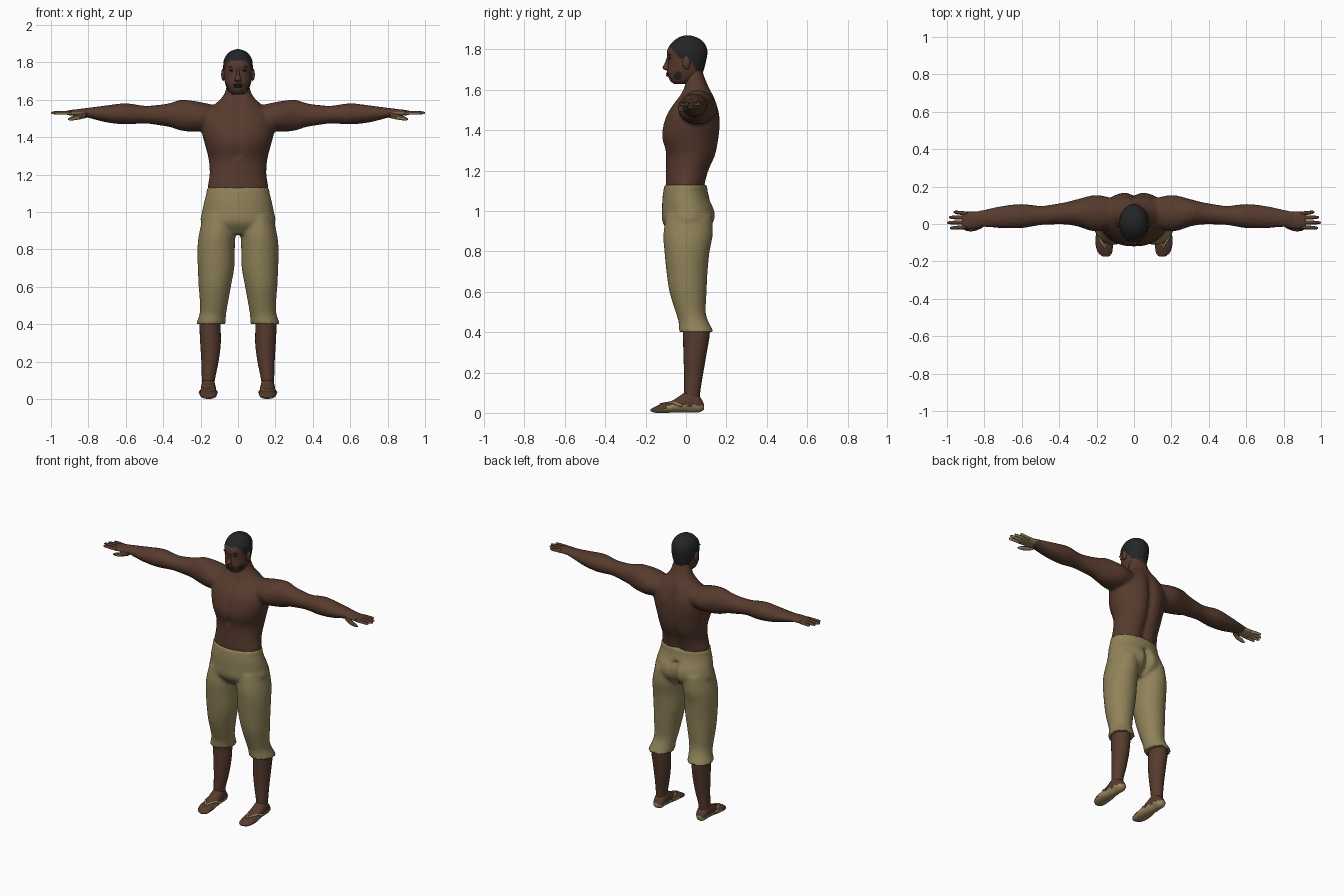
import bpy, bmesh, math
from mathutils import Vector, Matrix

cube = bpy.data.objects.get("Cube")
if cube:
    bpy.data.objects.remove(cube, do_unlink=True)


def material(name, rgb):
    m = bpy.data.materials.new(name)
    m.use_nodes = True
    color = (*rgb, 1)
    m.diffuse_color = color
    bsdf = m.node_tree.nodes["Principled BSDF"]
    bsdf.inputs["Base Color"].default_value = color
    bsdf.inputs["Roughness"].default_value = 0.8
    return m


skin = material("brown skin", (.095, .043, .027))
lip = material("dark brown", (.05, .022, .016))
hair = material("black hair", (.017, .018, .02))
cloth = material("khaki cloth", (.28, .225, .1))
pale = material("pale sole", (.34, .26, .12))


def spline(rows, steps):
    """Catmull-Rom interpolation between section rows."""
    out = []
    for i in range(len(rows) - 1):
        a, b, c, d = (rows[min(max(i + k, 0), len(rows) - 1)] for k in (-1, 0, 1, 2))
        for s in range(steps):
            t = s / steps
            out.append([q + .5 * t * (r - p + t * (2*p - 5*q + 4*r - e + t * (3*(q - r) + e - p)))
                        for p, q, r, e in zip(a, b, c, d)])
    return out + [list(rows[-1])]


def loft(bm, rows, axis="z", side=1, shape=None, n=32, steps=4):
    """Skin elliptical sections: position, low/high of first and second cross axis."""
    rings = []
    for t, a0, a1, b0, b1 in spline(rows, steps):
        ring = []
        for k in range(n):
            ang = math.tau * k / n
            a = (a0 + a1) / 2 + (a1 - a0) / 2 * math.cos(ang)
            b = (b0 + b1) / 2 + (b1 - b0) / 2 * math.sin(ang)
            p = Vector({"x": (t, a, b), "y": (a, t, b), "z": (a, b, t)}[axis])
            if shape:
                shape(p)
            p.x *= side
            ring.append(bm.verts.new(p))
        rings.append(ring)
    for r, s in zip(rings, rings[1:]):
        for k in range(n):
            j = (k + 1) % n
            bm.faces.new((r[k], r[j], s[j], s[k]))
    bm.faces.new(rings[0])
    bm.faces.new(rings[-1])


def even(rows):
    """Expand half widths into symmetric sections."""
    return [(z, -w, w, f, b) for z, w, f, b in rows]


def blob(bm, center, size):
    m = Matrix.Translation(center) @ Matrix.Diagonal((*size, 1))
    bmesh.ops.create_uvsphere(bm, u_segments=16, v_segments=10, radius=1, matrix=m)


def finish(name, bm, mats, rule=None, voxel=None):
    bmesh.ops.recalc_face_normals(bm, faces=bm.faces)
    bm.normal_update()
    for f in bm.faces:
        f.smooth = True
        if rule:
            f.material_index = rule(f.calc_center_median(), f.normal)
    me = bpy.data.meshes.new(name)
    bm.to_mesh(me)
    bm.free()
    for m in mats:
        me.materials.append(m)
    ob = bpy.data.objects.new(name, me)
    bpy.context.collection.objects.link(ob)
    if voxel:
        r = ob.modifiers.new("blend", "REMESH")
        r.mode, r.voxel_size, r.use_smooth_shade = "VOXEL", voxel, True
        s = ob.modifiers.new("soften", "SMOOTH")
        s.factor, s.iterations = .5, 4
    return ob


def clamp(v):
    return min(max(v, 0), 1)


# Torso, neck and arms blended into one body
def torso_shape(p):
    if p.y > .05:
        p.y -= .025 * math.exp(-(p.x / .03) ** 2) * clamp((1.62 - p.z) * 8)
    elif p.y < 0 and p.z > 1.3:
        p.y += .012 * math.exp(-(p.x / .02) ** 2)


bm = bmesh.new()
loft(bm, even([(1.07, .15, -.09, .09), (1.13, .162, -.1, .1), (1.2, .152, -.1, .12),
               (1.28, .157, -.1, .155), (1.36, .177, -.122, .17), (1.42, .192, -.117, .175),
               (1.48, .195, -.097, .172), (1.53, .17, -.065, .158), (1.57, .13, -.035, .142),
               (1.6, .098, -.02, .122), (1.63, .074, -.01, .105), (1.68, .06, -.01, .086),
               (1.72, .055, -.01, .08)]), shape=torso_shape)
ARM = [(.08, 0, .13, 1.46, 1.56), (.2, -.04, .155, 1.43, 1.587), (.3, -.013, .133, 1.434, 1.6),
       (.36, -.003, .118, 1.453, 1.583), (.42, -.002, .107, 1.463, 1.573),
       (.5, -.006, .097, 1.473, 1.568), (.6, -.022, .107, 1.468, 1.581),
       (.7, -.022, .097, 1.478, 1.57), (.8, -.017, .077, 1.503, 1.557),
       (.86, -.02, .065, 1.515, 1.55)]
for side in (1, -1):
    loft(bm, ARM, "x", side)
finish("body", bm, [skin], voxel=.01)

# Hands with pale palms: root y, tip y, tip x
FINGERS = [(-.016, -.022, .985), (.009, .007, 1), (.033, .036, .99), (.055, .064, .965)]
for side, label in ((1, "left"), (-1, "right")):
    bm = bmesh.new()
    loft(bm, [(.79, -.01, .07, 1.507, 1.552), (.83, -.022, .066, 1.51, 1.551),
              (.88, -.028, .067, 1.514, 1.547), (.91, -.026, .066, 1.518, 1.542),
              (.92, -.015, .055, 1.524, 1.538)], "x", side, n=20)
    for y0, y1, tip in FINGERS:
        rows = []
        for t, r in ((0, .011), (.5, .0105), (.9, .008), (1, .002)):
            x, y = .89 + (tip - .89) * t, y0 + (y1 - y0) * t
            rows.append((x, y - r, y + r, 1.53 - r, 1.53 + r))
        loft(bm, rows, "x", side, n=10, steps=2)
    loft(bm, [(.81, -.02, .015, 1.503, 1.535), (.85, -.037, -.008, 1.494, 1.523),
              (.89, -.038, -.016, 1.489, 1.51), (.91, -.03, -.024, 1.492, 1.498)],
         "x", side, n=12)
    finish(label + "_hand", bm, [skin, pale],
           lambda c, n: int(n.z < -.25 and abs(c.x) > .82))


# Cropped trousers
def seat_shape(p):
    if p.y > .03 and p.z < 1.05:
        p.y -= .03 * math.exp(-(p.x / .022) ** 2)


bm = bmesh.new()
loft(bm, even([(.88, .11, -.07, .09), (.94, .196, -.115, .138), (1, .192, -.119, .145),
               (1.06, .18, -.117, .118), (1.1, .17, -.112, .107), (1.13, .168, -.108, .105)]),
     shape=seat_shape)
for side in (1, -1):
    loft(bm, [(.98, .02, .185, -.1, .13), (.88, .015, .209, -.112, .132),
              (.8, .017, .217, -.107, .117), (.7, .02, .215, -.097, .107),
              (.6, .038, .21, -.082, .102), (.5, .056, .203, -.052, .098),
              (.45, .064, .207, -.037, .112), (.4, .066, .225, -.035, .14)], side=side)
finish("trousers", bm, [cloth], voxel=.01)

# Lower legs, feet and sandals
for side, label in ((1, "left"), (-1, "right")):
    bm = bmesh.new()
    loft(bm, [(.46, .095, .2, -.015, .1), (.4, .094, .206, -.015, .118),
              (.3, .092, .202, -.013, .103), (.2, .104, .196, -.01, .086),
              (.1, .124, .193, -.01, .07), (.05, .125, .19, -.01, .07)], side=side, n=24)
    finish(label + "_shin", bm, [skin])

    bm = bmesh.new()
    loft(bm, [(.088, .14, .18, .015, .045), (.065, .123, .193, .003, .085),
              (.02, .12, .197, .002, .115), (-.03, .116, .2, .002, .085),
              (-.07, .113, .205, .001, .06), (-.12, .113, .204, 0, .045),
              (-.155, .118, .19, .001, .03), (-.175, .135, .165, .008, .018)],
         "y", side, n=24)
    finish(label + "_foot", bm, [skin, pale],
           lambda c, n: int(n.z < -.4 or (c.z < .036 and c.y > -.1)))

    curve = bpy.data.curves.new(label + "_sandal_strap", "CURVE")
    curve.dimensions, curve.bevel_depth, curve.bevel_resolution = "3D", .007, 2
    path = curve.splines.new("POLY")
    pts = [(.204, -.02, .035), (.191, -.065, .052), (.156, -.125, .042),
           (.128, -.065, .053), (.114, -.02, .035)]
    path.points.add(len(pts) - 1)
    for p, (x, y, z) in zip(path.points, pts):
        p.co = (x * side, y, z, 1)
    curve.materials.append(pale)
    strap = bpy.data.objects.new(label + "_sandal_strap", curve)
    bpy.context.collection.objects.link(strap)


# Head with close-cropped hair
def hair_rule(c, n):
    line = 1.808 - .055 * clamp((c.y + .07) / .04) - .06 * clamp((c.y - .02) / .03)
    spot = abs(c.x) > .03 and math.hypot(c.y + .04, c.z - 1.67) < .02
    return int(c.z > line or spot)


bm = bmesh.new()
loft(bm, even([(1.628, .03, -.055, 0), (1.64, .046, -.074, .04), (1.66, .059, -.086, .066),
               (1.69, .07, -.094, .085), (1.72, .075, -.09, .094), (1.75, .078, -.09, .101),
               (1.78, .079, -.095, .106), (1.81, .076, -.087, .102), (1.84, .061, -.063, .083),
               (1.86, .038, -.035, .053), (1.87, .008, -.005, .02)]), n=64, steps=6)
finish("head", bm, [skin, hair], hair_rule)

bm = bmesh.new()
loft(bm, even([(1.765, .007, -.093, -.07), (1.73, .01, -.106, -.07), (1.711, .018, -.116, -.07),
               (1.7, .017, -.108, -.07), (1.695, .008, -.096, -.07)]), n=16)
finish("nose", bm, [skin])

bm = bmesh.new()
for s in (1, -1):
    blob(bm, (s * .079, .002, 1.735), (.011, .02, .034))
finish("ears", bm, [skin])

bm = bmesh.new()
for z in (1.671, 1.681):
    blob(bm, (0, -.088, z), (.026, .012, .006))
finish("lips", bm, [lip])

bm = bmesh.new()
for s in (1, -1):
    blob(bm, (s * .032, -.08, 1.756), (.013, .006, .005))
    blob(bm, (s * .034, -.082, 1.774), (.018, .006, .003))
finish("eyes_and_brows", bm, [hair])
